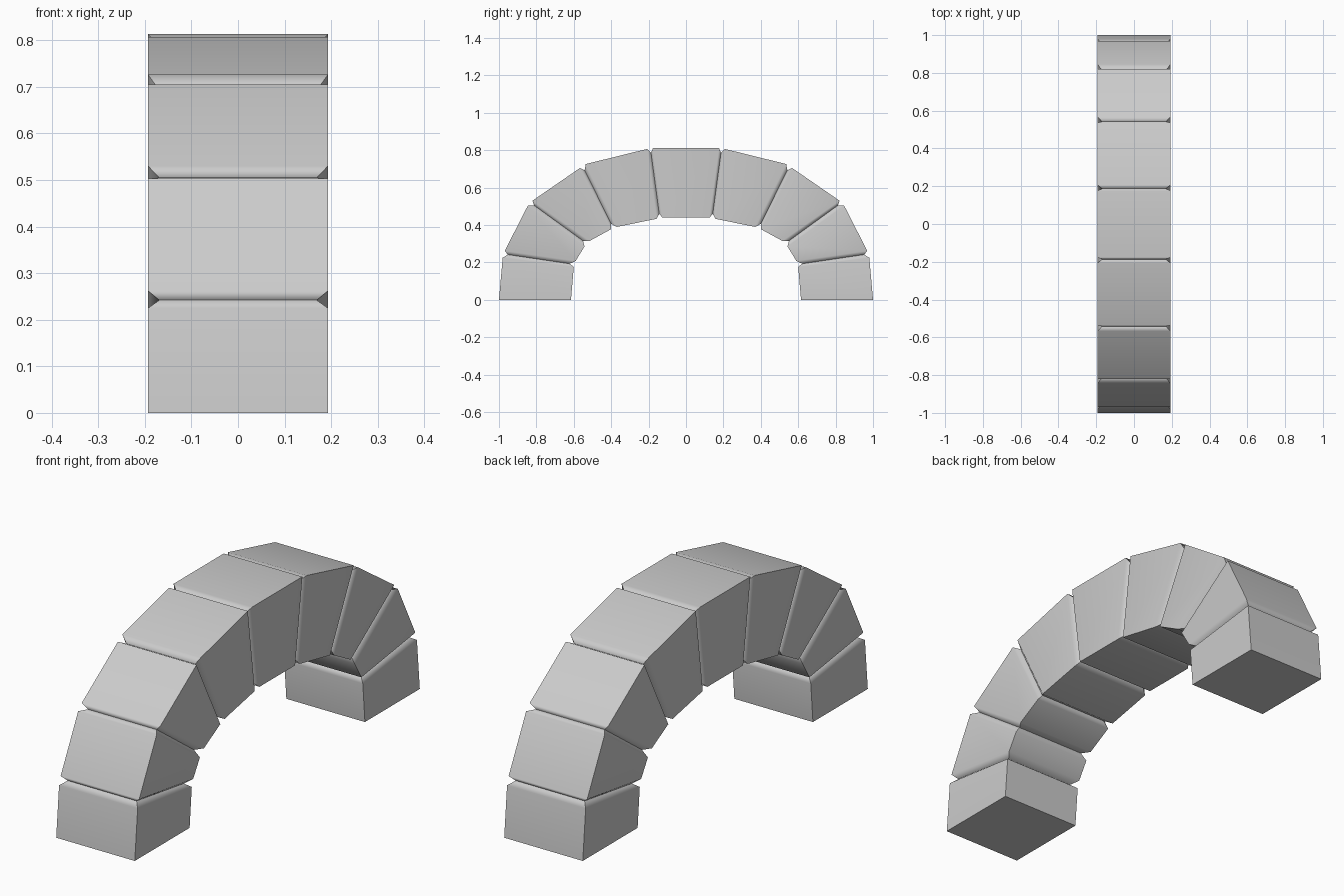
import bpy, bmesh

if "Cube" in bpy.data.objects:
    bpy.data.objects.remove(bpy.data.objects["Cube"])

HALF_WIDTH = 0.193
GROOVE = 0.024

# Half of the arch in the y-z plane, foot to crown.
# Each station: outer (y, z), inner (y, z), is groove bottom
HALF = [
    ((1.00, 0.00), (0.615, 0.00), False),
    ((0.98, 0.225), (0.60, 0.176), False),
    ((0.953, 0.242), (0.622, 0.193), True),
    ((0.969, 0.262), (0.59, 0.208), False),
    ((0.846, 0.503), (0.543, 0.285), False),
    ((0.812, 0.505), (0.55, 0.315), True),
    ((0.821, 0.53), (0.515, 0.315), False),
    ((0.567, 0.705), (0.40, 0.378), False),
    ((0.542, 0.693), (0.40, 0.406), True),
    ((0.536, 0.726), (0.37, 0.39), False),
    ((0.207, 0.807), (0.158, 0.433), False),
    ((0.187, 0.785), (0.143, 0.459), True),
    ((0.176, 0.813), (0.125, 0.439), False),
]


def mirrored(station):
    (oy, oz), (iy, iz), groove = station
    return ((-oy, oz), (-iy, iz), groove)


def build_arch():
    stations = HALF + [mirrored(s) for s in reversed(HALF)]
    bm = bmesh.new()
    rings = []
    for (oy, oz), (iy, iz), groove in stations:
        w = HALF_WIDTH - (GROOVE if groove else 0)
        pts = [(-w, oy, oz), (w, oy, oz), (w, iy, iz), (-w, iy, iz)]
        rings.append([bm.verts.new(p) for p in pts])

    # Skin the stone blocks and the V-grooves between them
    for a, b in zip(rings, rings[1:]):
        for i in range(4):
            j = (i + 1) % 4
            bm.faces.new((a[i], a[j], b[j], b[i]))
    bm.faces.new(rings[0])
    bm.faces.new(rings[-1])
    bmesh.ops.recalc_face_normals(bm, faces=bm.faces)

    # Only the chamfer edges are smooth; corners and groove bottoms stay crisp
    for e in bm.edges:
        e.smooth = False
    for ring, (_, _, groove) in list(zip(rings, stations))[1:-1]:
        if not groove:
            for i in range(4):
                bm.edges.get((ring[i], ring[(i + 1) % 4])).smooth = True
    for f in bm.faces:
        f.smooth = True

    mesh = bpy.data.meshes.new("stone_arch")
    bm.to_mesh(mesh)
    bm.free()
    arch = bpy.data.objects.new("stone_arch", mesh)
    bpy.context.collection.objects.link(arch)
    # Let the large block faces dominate the shading of the chamfers
    mod = arch.modifiers.new("weighted_normals", 'WEIGHTED_NORMAL')
    mod.keep_sharp = True
    return arch


build_arch()
